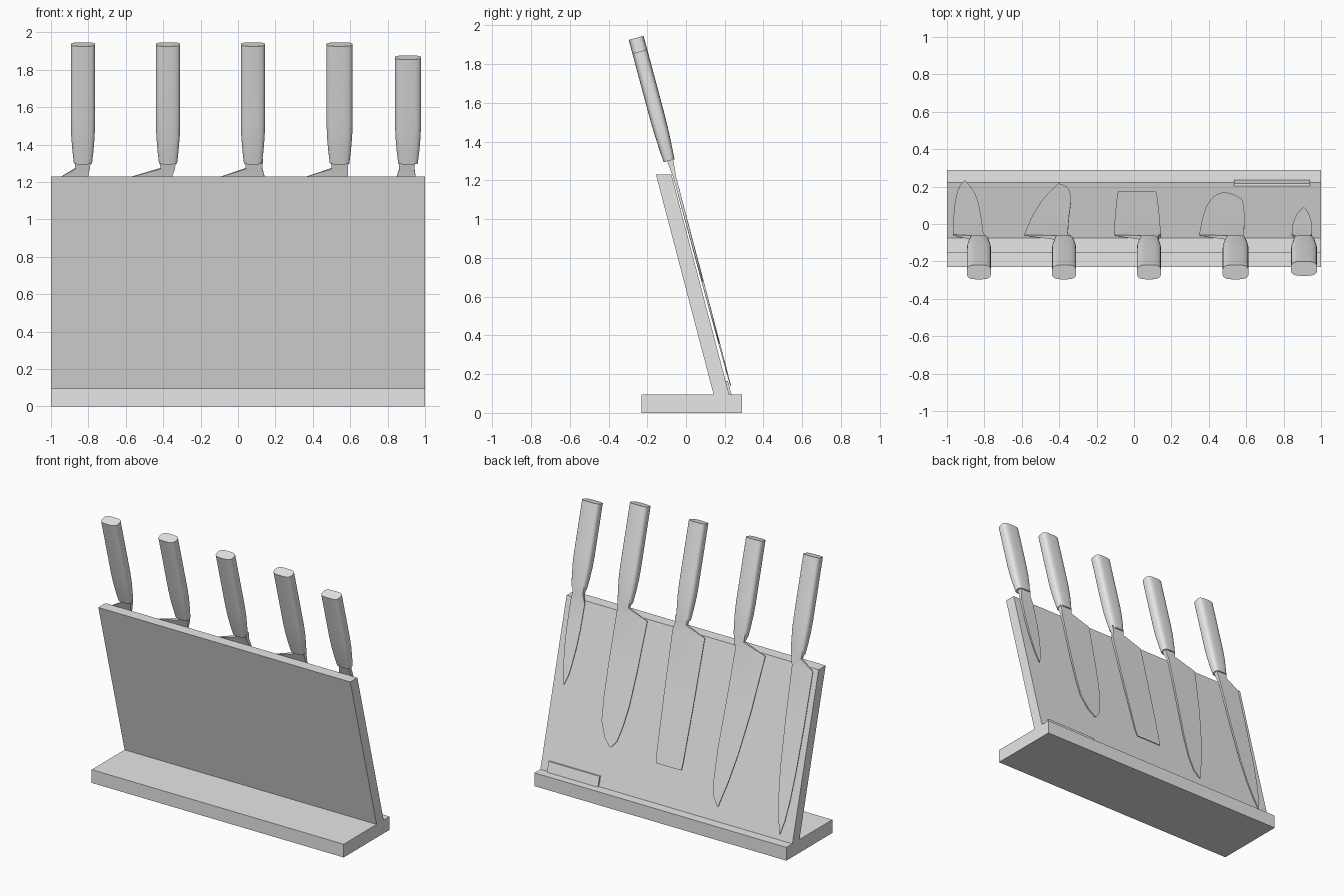
import bpy
import math
from mathutils import Vector

if "Cube" in bpy.data.objects:
    bpy.data.objects.remove(bpy.data.objects["Cube"])

TILT = math.radians(15)
SLOPE = math.tan(TILT)
NORMAL = Vector((0, math.cos(TILT), math.sin(TILT)))   # points out of the board's back

grey = bpy.data.materials.new("plain_grey")
grey.diffuse_color = (0.8, 0.8, 0.8, 1)
grey.use_nodes = True
grey.node_tree.nodes["Principled BSDF"].inputs["Base Color"].default_value = grey.diffuse_color


def make(name, verts, faces, smooth=False):
    mesh = bpy.data.meshes.new(name)
    mesh.from_pydata([tuple(v) for v in verts], [], faces)
    mesh.materials.append(grey)
    obj = bpy.data.objects.new(name, mesh)
    bpy.context.collection.objects.link(obj)
    bpy.ops.object.select_all(action='DESELECT')
    obj.select_set(True)
    bpy.context.view_layer.objects.active = obj
    bpy.ops.object.mode_set(mode='EDIT')
    bpy.ops.mesh.select_all(action='SELECT')
    bpy.ops.mesh.normals_make_consistent(inside=False)
    bpy.ops.object.mode_set(mode='OBJECT')
    if smooth:
        bpy.ops.object.shade_smooth_by_angle(angle=math.radians(30))
    return obj


def loft(name, rings, smooth=False):
    """Join equal closed rings into a capped solid."""
    n = len(rings[0])
    faces = [tuple(range(n)), tuple(range((len(rings) - 1) * n, len(rings) * n))]
    for r in range(len(rings) - 1):
        for i in range(n):
            j = (i + 1) % n
            faces.append((r * n + i, r * n + j, (r + 1) * n + j, (r + 1) * n + i))
    return make(name, [v for ring in rings for v in ring], faces, smooth)


def extrude_x(name, profile, x0, x1):
    return loft(name, [[(x, y, z) for y, z in profile] for x in (x0, x1)])


def on_plane(x, z, off=0.0):
    """Point on the tilted knife plane, moved off along its normal."""
    return Vector((x, -0.062 - (z - 1.23) * SLOPE, z)) + NORMAL * off


# Stand: flat base, leaning board and the small raised strip at its back
extrude_x("base", [(-0.23, 0), (0.29, 0), (0.29, 0.095), (-0.23, 0.095)], -1, 1)
extrude_x("board", [(0.143, 0.093), (0.223, 0.093), (-0.075, 1.23), (-0.155, 1.23)], -1, 1)
extrude_x("back_strip", [(0.215, 0.094), (0.235, 0.094), (0.216, 0.165), (0.2, 0.165)],
          0.535, 0.94)


def blade(name, neck, rows):
    """Neck, heel and blade; rows are (y, cutting edge x, spine x), heel to tip."""
    rings = []

    def ring(z, xl, xr, tl, tr):
        rings.append([on_plane(xl, z, -tl), on_plane(xr, z, -tr),
                      on_plane(xr, z, tr), on_plane(xl, z, tl)])

    ring(1.32, neck[0], neck[1], 0.017, 0.017)
    ring(1.272, neck[0] + 0.006, neck[1] - 0.005, 0.012, 0.013)
    for k, (y, xl, xr) in enumerate(rows):
        thick = 0.0075 - 0.005 * k / (len(rows) - 1)
        ring(1.23 - (y + 0.062) / SLOPE, xl, xr, 0.002, thick)
    return loft(name, rings, True)


def handle(name, x, half_width, top):
    """Rounded grip that narrows towards the neck."""
    rings = []
    for z, w, d in ((1.303, 0.75, 0.029), (1.37, 0.87, 0.034), (1.45, 0.97, 0.038),
                    (1.53, 1, 0.04), (top, 1, 0.04)):
        ring = []
        for i in range(24):
            a = 2 * math.pi * (i + 0.5) / 24
            c, s = math.cos(a), math.sin(a)
            px = math.copysign(abs(c) ** 0.6, c) * half_width * w
            pn = math.copysign(abs(s) ** 0.6, s) * d
            ring.append(on_plane(x + px, z, pn - 0.006))
        rings.append(ring)
    return loft(name, rings, True)


# Knives: handle centre, handle half width, handle top, neck sides, blade rows
knives = {
    "carving": (-0.829, 0.065, 1.937, (-0.875, -0.787), [
        (-0.058, -0.968, -0.805), (0.037, -0.965, -0.818), (0.118, -0.957, -0.834),
        (0.17, -0.945, -0.855), (0.205, -0.93, -0.88), (0.23, -0.907, -0.903)]),
    "chef": (-0.374, 0.065, 1.937, (-0.42, -0.332), [
        (-0.06, -0.588, -0.355), (0.04, -0.545, -0.347), (0.118, -0.497, -0.337),
        (0.171, -0.452, -0.342), (0.2, -0.42, -0.362), (0.214, -0.406, -0.398)]),
    "cleaver": (0.08, 0.065, 1.937, (0.036, 0.134), [
        (-0.06, -0.108, 0.144), (0.06, -0.1, 0.134), (0.16, -0.089, 0.122),
        (0.172, -0.084, 0.112)]),
    "santoku": (0.543, 0.07, 1.937, (0.495, 0.592), [
        (-0.06, 0.348, 0.588), (0.03, 0.366, 0.591), (0.09, 0.385, 0.588),
        (0.128, 0.41, 0.578), (0.155, 0.438, 0.535), (0.168, 0.475, 0.487)]),
    "paring": (0.909, 0.07, 1.867, (0.857, 0.948), [
        (-0.058, 0.843, 0.952), (-0.01, 0.847, 0.951), (0.02, 0.856, 0.946),
        (0.05, 0.87, 0.935), (0.07, 0.884, 0.924), (0.086, 0.906, 0.911)]),
}
for name, (x, half_width, top, neck, rows) in knives.items():
    handle(name + "_handle", x, half_width, top)
    blade(name + "_blade", neck, rows)
